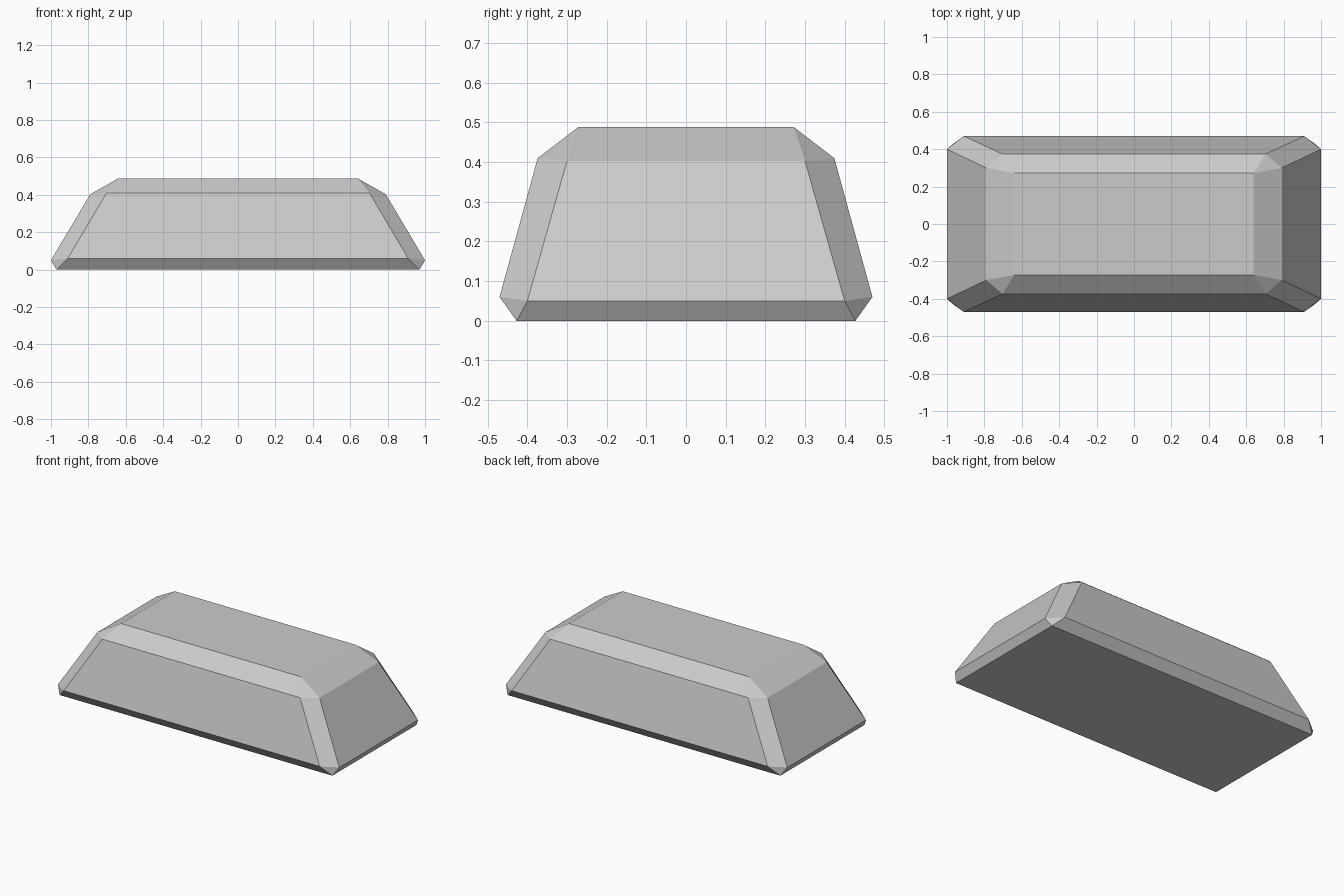
import bpy
import bmesh
from math import radians

cube = bpy.data.objects.get("Cube")
if cube:
    bpy.data.objects.remove(cube, do_unlink=True)

# Plain grey metal
metal = bpy.data.materials.new("grey metal")
metal.use_nodes = True
grey = (0.6, 0.6, 0.6, 1.0)
metal.diffuse_color = grey
metal.node_tree.nodes["Principled BSDF"].inputs["Base Color"].default_value = grey

# One corner of the ingot, repeated in all four quadrants
corner = [
    (0.64, 0.272, 0.488),   # top face
    (0.703, 0.374, 0.41),   # long side, upper edge
    (0.79, 0.30, 0.403),    # end, upper edge
    (0.91, 0.47, 0.06),     # long side, lower edge
    (1.0, 0.40, 0.05),      # end, lower edge
    (0.97, 0.427, 0.0),     # base
]

# Chamfered, tapered body
bm = bmesh.new()
for sx in (-1, 1):
    for sy in (-1, 1):
        for x, y, z in corner:
            bm.verts.new((sx * x, sy * y, z))
bmesh.ops.convex_hull(bm, input=bm.verts[:])
bmesh.ops.dissolve_limit(bm, angle_limit=radians(4), verts=bm.verts[:], edges=bm.edges[:])
bmesh.ops.recalc_face_normals(bm, faces=bm.faces[:])
mesh = bpy.data.meshes.new("ingot_body")
bm.to_mesh(mesh)
bm.free()
mesh.materials.append(metal)

ingot = bpy.data.objects.new("ingot_body", mesh)
bpy.context.collection.objects.link(ingot)
